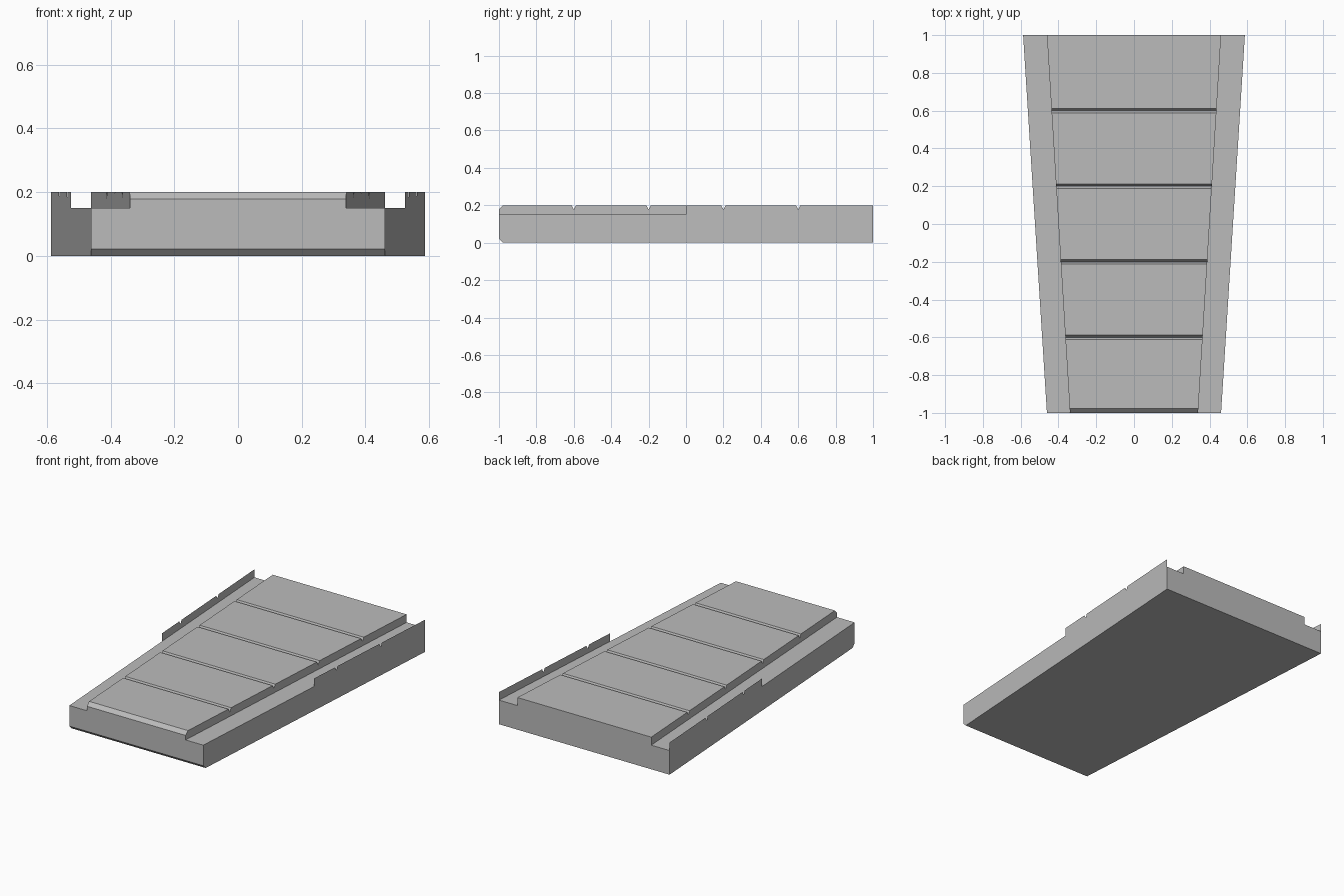
import bpy
import bmesh

if "Cube" in bpy.data.objects:
    bpy.data.objects.remove(bpy.data.objects["Cube"], do_unlink=True)

LEDGE, TOP = 0.15, 0.2
CHAMFER = 0.022
GROOVE_HALF, GROOVE_DEPTH = 0.012, 0.022
GROOVES = (-0.6, -0.2, 0.2, 0.6)

grey = bpy.data.materials.new("plain grey")
grey.use_nodes = True
colour = (0.5, 0.5, 0.5, 1)
grey.diffuse_color = colour
grey.node_tree.nodes["Principled BSDF"].inputs["Base Color"].default_value = colour


def outer(y):
    """Half width of the tapered slab."""
    return 0.524 + 0.063 * y


def inner(y):
    """Half width of the raised deck."""
    return 0.4 + 0.061 * y


def make_object(name, bm):
    mesh = bpy.data.meshes.new(name)
    bm.to_mesh(mesh)
    bm.free()
    mesh.materials.append(grey)
    obj = bpy.data.objects.new(name, mesh)
    bpy.context.collection.objects.link(obj)
    return obj


# Stations along the length: y, underside height, deck height
stations = [(-1, CHAMFER, TOP - CHAMFER), (-1 + CHAMFER, 0, TOP), (0, 0, TOP), (1, 0, TOP)]
for g in GROOVES:
    stations += [(g - GROOVE_HALF, 0, TOP), (g, 0, TOP - GROOVE_DEPTH), (g + GROOVE_HALF, 0, TOP)]
stations.sort()

# Slab with raised, grooved deck: one cross-section lofted front to back
bm = bmesh.new()
sections = []
for y, low, high in stations:
    half = [(outer(y), low), (outer(y), LEDGE), (inner(y), LEDGE), (inner(y), high)]
    ring = half + [(-x, z) for x, z in reversed(half)]
    sections.append([bm.verts.new((x, y, z)) for x, z in ring])
for a, b in zip(sections, sections[1:]):
    for i in range(len(a)):
        j = (i + 1) % len(a)
        bm.faces.new((a[i], a[j], b[j], b[i]))
bm.faces.new(sections[0])
bm.faces.new(sections[-1])
bmesh.ops.recalc_face_normals(bm, faces=bm.faces)
make_object("tapered_slab", bm)

# Paper-thin notched rails on the outer edges of the rear half
for name, side in (("left_rail", 1), ("right_rail", -1)):
    bm = bmesh.new()
    outline = [(0, LEDGE)] + [(y, high) for y, low, high in stations if y >= 0] + [(1, LEDGE)]
    face = bm.faces.new([bm.verts.new((side * outer(y), y, z)) for y, z in outline])
    face.normal_update()
    if face.normal.x * side < 0:
        face.normal_flip()
    make_object(name, bm)
